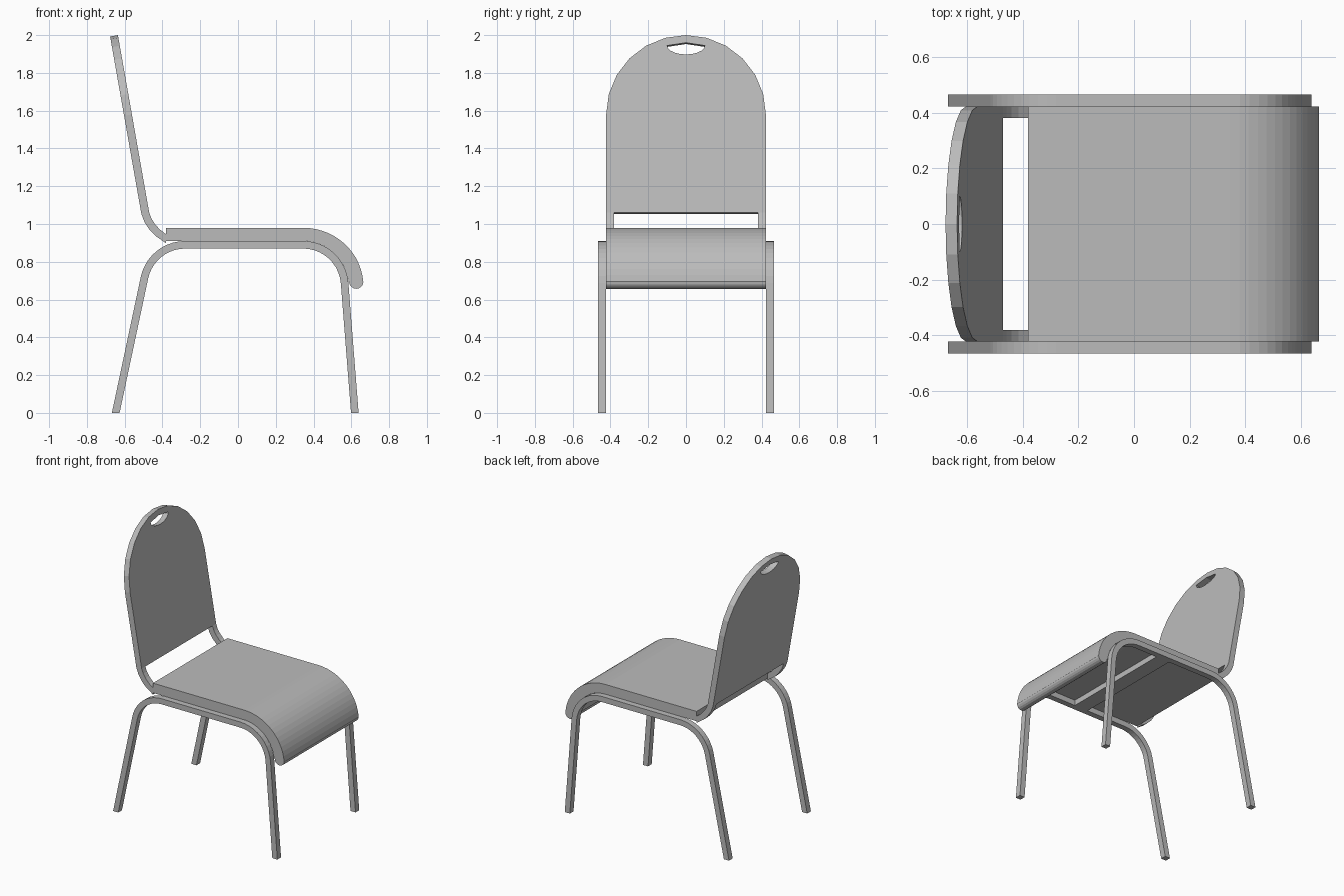
import bpy
from math import sin, cos, radians
from mathutils import Matrix, Vector

cube = bpy.data.objects.get("Cube")
if cube:
    bpy.data.objects.remove(cube, do_unlink=True)

grey = bpy.data.materials.new("plain_grey")
grey.use_nodes = True
GREY = (0.5, 0.5, 0.5, 1)
grey.diffuse_color = GREY
grey.node_tree.nodes["Principled BSDF"].inputs["Base Color"].default_value = GREY


def arc(cx, cy, rx, a0, a1, n, ry=None):
    """Points on an elliptical arc, angles in degrees."""
    ry = rx if ry is None else ry
    angles = [radians(a0 + (a1 - a0) * i / n) for i in range(n + 1)]
    return [(cx + rx * cos(a), cy + ry * sin(a)) for a in angles]


def plate(name, loops, thickness, matrix):
    """Flat outline (with optional holes) given a thickness, as a mesh."""
    curve = bpy.data.curves.new(name, "CURVE")
    curve.dimensions = "2D"
    curve.fill_mode = "BOTH"
    curve.extrude = thickness / 2
    for loop in loops:
        spline = curve.splines.new("POLY")
        spline.points.add(len(loop) - 1)
        for point, (u, v) in zip(spline.points, loop):
            point.co = (u, v, 0, 1)
        spline.use_cyclic_u = True
    temp = bpy.data.objects.new(name + "_outline", curve)
    bpy.context.collection.objects.link(temp)
    depsgraph = bpy.context.evaluated_depsgraph_get()
    mesh = bpy.data.meshes.new_from_object(temp.evaluated_get(depsgraph))
    bpy.data.objects.remove(temp, do_unlink=True)
    mesh.transform(matrix)
    mesh.materials.clear()
    mesh.materials.append(grey)
    mesh.shade_flat()
    obj = bpy.data.objects.new(name, mesh)
    bpy.context.collection.objects.link(obj)
    return obj


def upright(y):
    """Places an outline in the x-z plane at depth y."""
    return Matrix.Translation((0, y, 0)) @ Matrix.Rotation(radians(90), 4, "X")


HALF = 0.423    # half width of seat and back
BAR = 0.042     # bar thickness
REAR, FRONT, HUB = -0.28, 0.345, 0.67   # bend centres
REAR_TILT, FRONT_TILT = 12, 4.5


# Leg frames: one bent bar on each side
def frame_edge(r):
    bend = arc(REAR, HUB, r, 180 - REAR_TILT, 90, 10) + arc(FRONT, HUB, r, 90, FRONT_TILT, 10)
    (x0, z0), (x1, z1) = bend[0], bend[-1]
    rear_foot = (x0 - z0 * sin(radians(REAR_TILT)) / cos(radians(REAR_TILT)), 0)
    front_foot = (x1 + z1 * sin(radians(FRONT_TILT)) / cos(radians(FRONT_TILT)), 0)
    return [rear_foot] + bend + [front_foot]


frame = frame_edge(0.24) + frame_edge(0.2)[::-1]
for side, sign in (("left", 1), ("right", -1)):
    plate(side + "_leg_frame", [frame], BAR, upright(sign * (HALF + BAR / 2)))

# Seat: flat pad rolling over the front bend to a rounded nose
nose = arc(FRONT + 0.281, HUB + 0.025, 0.038, 0, -180, 8)
seat = ([(-0.38, 0.91), (-0.38, 0.98)]
        + arc(FRONT, HUB, 0.319, 90, 5, 14, 0.31)
        + nose
        + arc(FRONT, HUB, 0.24, 6, 90, 12))
plate("seat", [seat], 2 * HALF, upright(0))

# Cross bar under the seat
bar = [(0.05, 0.87), (0.16, 0.87), (0.16, 0.912), (0.05, 0.912)]
plate("cross_bar", [bar], 2 * HALF, upright(0))

# Back panel: arched outline with a hand hole, leaning backwards
lean = radians(10)
lower = 1.06
along = Vector((-sin(lean), 0, cos(lean)))
normal = Vector((cos(lean), 0, sin(lean)))
base = Vector((-0.47, 0, lower)) - normal * BAR / 2
lean_matrix = Matrix((
    (0, along.x, normal.x, base.x),
    (1, along.y, normal.y, base.y),
    (0, along.z, normal.z, base.z),
    (0, 0, 0, 1)))


def up(z):
    return (z - lower) / cos(lean)


outline = [(-HALF, 0), (HALF, 0)] + arc(0, up(1.58), HALF, 0, 180, 12, 0.42 / cos(lean))
hole = arc(0, up(1.945), 0.1, 180, 360, 10, 0.048) + [(0, up(1.96))]
plate("back_panel", [outline, hole], BAR, lean_matrix)

# Back arms: short curved bars joining the panel to the seat
back_edge = [(-0.47 - BAR * cos(lean), lower - BAR * sin(lean)),
             (-0.495, 1.01), (-0.468, 0.968), (-0.435, 0.935), (-0.38, 0.898)]
front_edge = [(-0.38, 0.945), (-0.415, 0.972), (-0.44, 1.0), (-0.458, 1.028), (-0.47, lower)]
for side, sign in (("left", 1), ("right", -1)):
    plate(side + "_back_arm", [back_edge + front_edge], BAR, upright(sign * (HALF - BAR / 2)))
